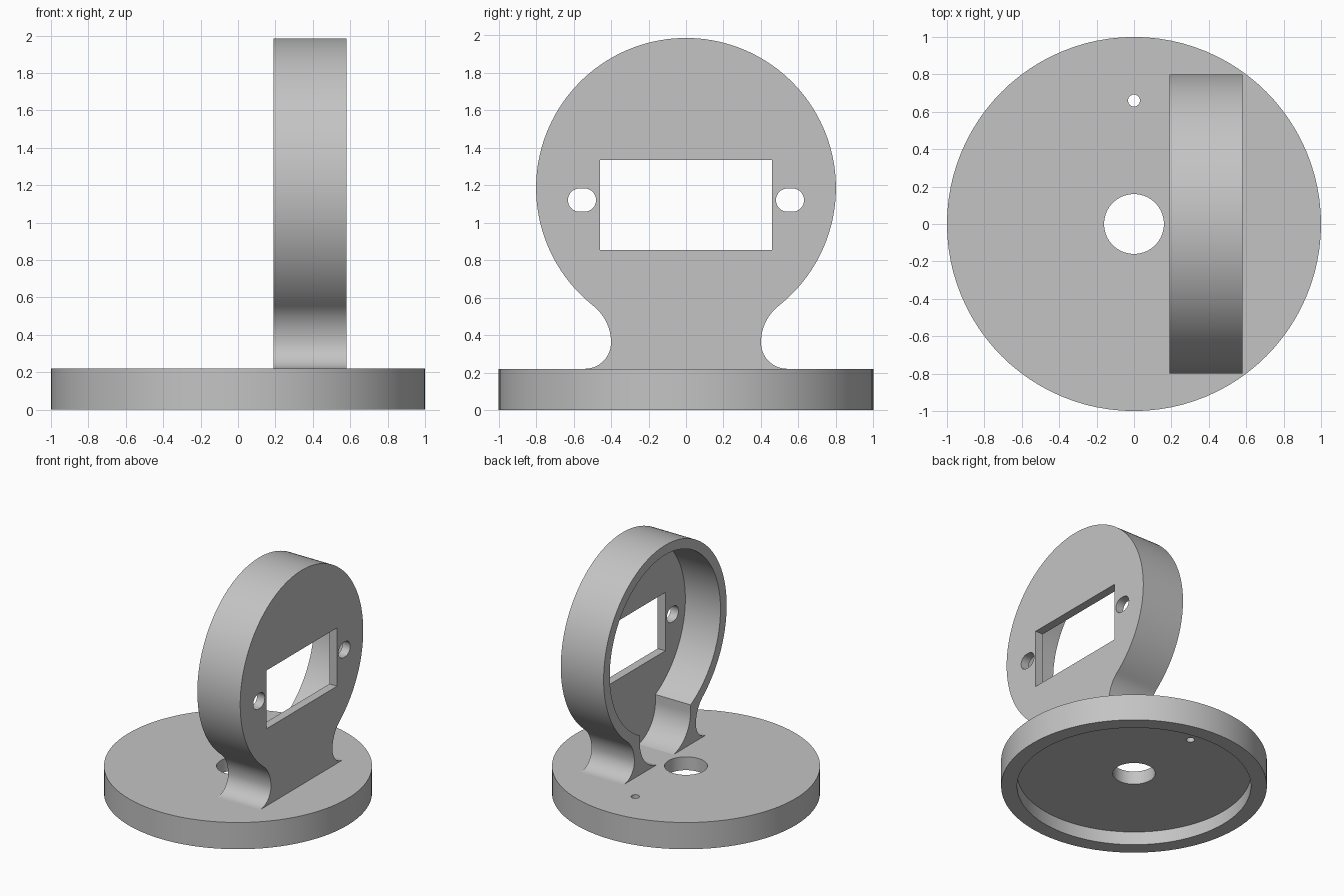
import bpy, bmesh
from math import sin, cos, pi, radians, atan2
from mathutils import Vector

if "Cube" in bpy.data.objects:
    bpy.data.objects.remove(bpy.data.objects["Cube"], do_unlink=True)

grey = bpy.data.materials.new("plain grey")
grey.use_nodes = True
colour = (0.55, 0.55, 0.55, 1)
grey.diffuse_color = colour
grey.node_tree.nodes["Principled BSDF"].inputs["Base Color"].default_value = colour


def arc(cx, cy, r, start, end, n):
    """Points on an arc, angles in radians."""
    return [(cx + r * cos(start + (end - start) * i / n),
             cy + r * sin(start + (end - start) * i / n)) for i in range(n + 1)]


def circle(cx, cy, r, n=96):
    return arc(cx, cy, r, 0, 2 * pi, n)[:-1]


def prism(name, points, lo, hi, axis):
    """Extrude a closed outline along z (points are x, y) or x (points are y, z)."""
    def place(p, d):
        return (p[0], p[1], d) if axis == "z" else (d, p[0], p[1])
    bm = bmesh.new()
    low = [bm.verts.new(place(p, lo)) for p in points]
    high = [bm.verts.new(place(p, hi)) for p in points]
    bm.faces.new(low)
    bm.faces.new(high)
    n = len(points)
    for i in range(n):
        j = (i + 1) % n
        bm.faces.new((low[i], low[j], high[j], high[i]))
    bmesh.ops.recalc_face_normals(bm, faces=bm.faces)
    mesh = bpy.data.meshes.new(name)
    bm.to_mesh(mesh)
    bm.free()
    mesh.materials.append(grey)
    obj = bpy.data.objects.new(name, mesh)
    bpy.context.collection.objects.link(obj)
    return obj


def carve(obj, cutters):
    """Subtract the cutters, remove them, then smooth the curved walls."""
    bpy.ops.object.select_all(action="DESELECT")
    bpy.context.view_layer.objects.active = obj
    obj.select_set(True)
    for cutter in cutters:
        cutter.hide_render = True
        mod = obj.modifiers.new("cut", "BOOLEAN")
        mod.operation = "DIFFERENCE"
        mod.solver = "EXACT"
        mod.object = cutter
        bpy.ops.object.modifier_apply(modifier=mod.name)
        bpy.data.objects.remove(cutter, do_unlink=True)
    bpy.ops.object.shade_smooth_by_angle(angle=radians(30))


# Round base, hollow underneath, with a cable hole and a small pin hole
TOP = 0.22
base = prism("round_base", circle(0, 0, 1), 0, TOP, "z")
carve(base, [
    prism("base_hollow", circle(0, 0, 0.88), -0.1, 0.11, "z"),
    prism("cable_hole", circle(0, 0, 0.16, 64), -0.1, 0.4, "z"),
    prism("pin_hole", circle(0, 0.66, 0.032, 24), -0.1, 0.4, "z"),
])

# Upright holder: round head flowing through a waisted neck into flared feet
HEAD_Z, HEAD_R, WAIST_Z = 1.185, 0.80, 0.36
BACK, FRONT, INNER = 0.19, 0.58, 0.51
join = atan2(WAIST_Z - HEAD_Z, 0.65)
foot = arc(0.54, WAIST_Z, 0.14, -pi / 2, -pi, 14)
waist = arc(0.65, WAIST_Z, 0.25, pi, join + pi, 14)
head = arc(0, HEAD_Z, HEAD_R, join, pi / 2, 56)
side = [(0.54, 0.2)] + foot + waist[1:] + head[1:]
outline = side + [(-y, z) for y, z in reversed(side[:-1])]
holder = prism("upright_holder", outline, BACK, FRONT, "x")

# Hollow back: round pocket opening into a round-cornered neck pocket
floor = TOP - 0.005
corner = arc(0.06, floor + 0.27, 0.27, -pi / 2, 0, 20) + [(0.33, 0.7)]
neck = corner + [(-y, z) for y, z in reversed(corner)]
cutters = [
    prism("head_pocket", circle(0, HEAD_Z, 0.72), 0.1, INNER, "x"),
    prism("neck_pocket", neck, 0.1, INNER, "x"),
    prism("window", [(-0.46, 0.855), (0.46, 0.855), (0.46, 1.335), (-0.46, 1.335)],
          0.4, 0.7, "x"),
]

# Slotted screw holes either side of the window
for s in (-1, 1):
    slot = (arc(s * 0.555 + 0.013, 1.12, 0.062, -pi / 2, pi / 2, 16)
            + arc(s * 0.555 - 0.013, 1.12, 0.062, pi / 2, 3 * pi / 2, 16))
    cutters.append(prism("screw_slot", slot, 0.4, 0.7, "x"))
carve(holder, cutters)
